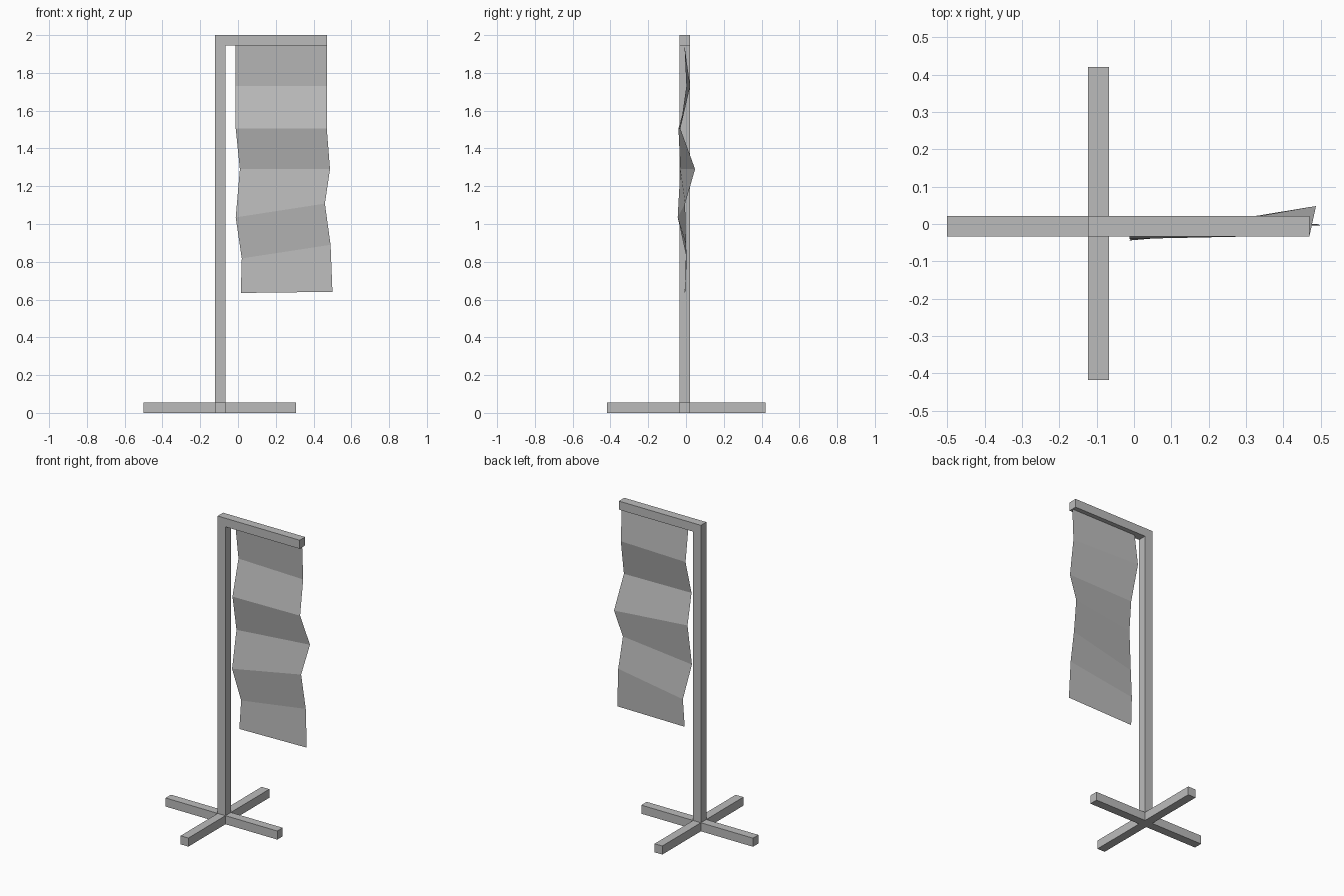
import bpy
import bmesh
from mathutils import Vector

cube = bpy.data.objects.get("Cube")
if cube:
    bpy.data.objects.remove(cube, do_unlink=True)

grey = bpy.data.materials.new("plain_grey")
grey.use_nodes = True
colour = (0.5, 0.5, 0.5, 1)
grey.diffuse_color = colour
grey.node_tree.nodes["Principled BSDF"].inputs["Base Color"].default_value = colour


def finish(name, bm):
    mesh = bpy.data.meshes.new(name)
    bm.to_mesh(mesh)
    bm.free()
    mesh.materials.append(grey)
    obj = bpy.data.objects.new(name, mesh)
    bpy.context.collection.objects.link(obj)
    return obj


def prism(name, outline, depth):
    """Extrude a flat outline along a depth vector."""
    bm = bmesh.new()
    face = bm.faces.new([bm.verts.new(p) for p in outline])
    result = bmesh.ops.extrude_face_region(bm, geom=[face], use_keep_orig=True)
    moved = [v for v in result["geom"] if isinstance(v, bmesh.types.BMVert)]
    bmesh.ops.translate(bm, verts=moved, vec=Vector(depth))
    bmesh.ops.recalc_face_normals(bm, faces=bm.faces)
    return finish(name, bm)


# Shared square beam section
beam = 0.056
left, right = -0.123, -0.123 + beam
front, back = -0.034, -0.034 + beam
arm_end = 0.47

# Cross-shaped base
x0, x1, y0, y1 = -0.5, 0.308, -0.417, 0.42
cross = [(x0, front), (left, front), (left, y0), (right, y0),
         (right, front), (x1, front), (x1, back), (right, back),
         (right, y1), (left, y1), (left, back), (x0, back)]
prism("cross_base", [(x, y, 0) for x, y in cross], (0, 0, beam))

# Post and top arm in one bent profile
bend = [(left, beam), (right, beam), (right, 2 - beam),
        (arm_end, 2 - beam), (arm_end, 2), (left, 2)]
prism("post_and_arm", [(x, front, z) for x, z in bend], (0, beam, 0))

# Creased hanging banner: one (post-side, free-side) pair per fold
folds = [
    ((-0.012, -0.008, 1.944), (0.47, -0.008, 1.944)),
    ((-0.012, 0.022, 1.73), (0.47, 0.002, 1.73)),
    ((-0.012, -0.04, 1.505), (0.47, -0.03, 1.505)),
    ((0.01, -0.03, 1.29), (0.487, 0.048, 1.29)),
    ((-0.012, -0.044, 1.035), (0.46, -0.005, 1.108)),
    ((0.02, 0.004, 0.818), (0.49, 0.0, 0.89)),
    ((0.015, -0.008, 0.635), (0.5, -0.004, 0.641)),
]
bm = bmesh.new()
rows = [[bm.verts.new(p) for p in pair] for pair in folds]
for (a, b), (c, d) in zip(rows, rows[1:]):
    bm.faces.new((a, c, d, b))
finish("hanging_banner", bm)
